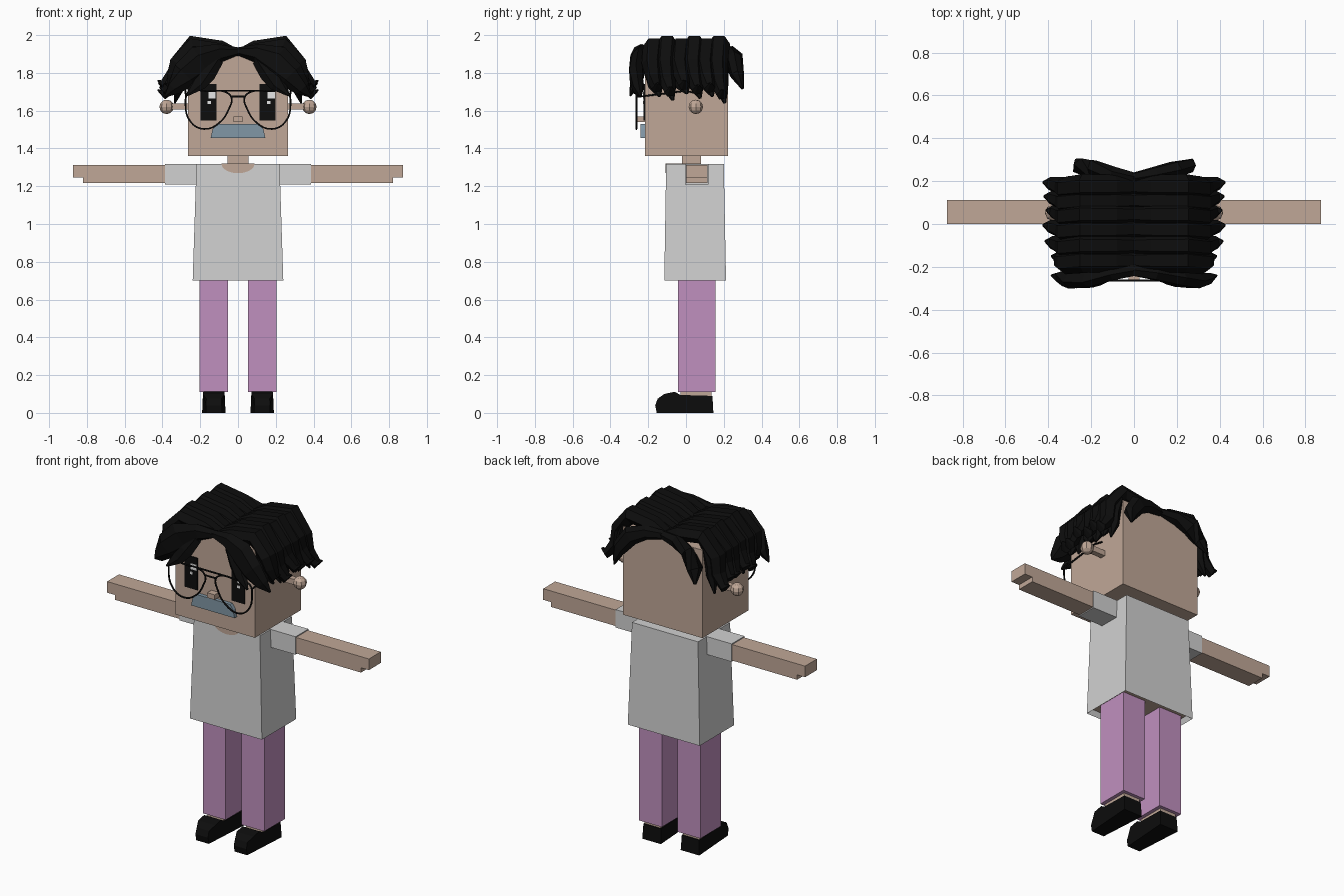
import bpy, bmesh
from math import sin, cos, pi
from mathutils import Vector

if "Cube" in bpy.data.objects:
    bpy.data.objects.remove(bpy.data.objects["Cube"])


def material(name, *rgb):
    m = bpy.data.materials.new(name)
    m.use_nodes = True
    m.diffuse_color = (*rgb, 1)
    bsdf = m.node_tree.nodes["Principled BSDF"]
    bsdf.inputs["Base Color"].default_value = (*rgb, 1)
    bsdf.inputs["Roughness"].default_value = 0.9
    return m


skin = material("skin", 0.53, 0.39, 0.31)
cloth = material("shirt grey", 0.64, 0.64, 0.64)
purple = material("trouser purple", 0.53, 0.28, 0.52)
black = material("black", 0.004, 0.004, 0.004)
blue = material("moustache blue", 0.22, 0.31, 0.38)
white = material("white", 0.9, 0.9, 0.9)


def finish(bm, name, *mats):
    bmesh.ops.recalc_face_normals(bm, faces=bm.faces)
    me = bpy.data.meshes.new(name)
    bm.to_mesh(me)
    bm.free()
    for m in mats:
        me.materials.append(m)
    ob = bpy.data.objects.new(name, me)
    bpy.context.collection.objects.link(ob)
    return ob


def box_bm(x, y, z):
    bm = bmesh.new()
    bmesh.ops.create_cube(bm, size=1)
    for v in bm.verts:
        v.co = [r[0] + (r[1] - r[0]) * (c + 0.5) for r, c in zip((x, y, z), v.co)]
    return bm


def box(name, x, y, z, mat):
    return finish(box_bm(x, y, z), name, mat)


def extrude_profile(name, pts, offset, mat):
    bm = bmesh.new()
    face = bm.faces.new([bm.verts.new(p) for p in pts])
    new = bmesh.ops.extrude_face_region(bm, geom=[face], use_keep_orig=True)["geom"]
    bmesh.ops.translate(bm, vec=offset, verts=[v for v in new if isinstance(v, bmesh.types.BMVert)])
    return finish(bm, name, mat)


def wire(name, pts, radius, closed=False):
    cu = bpy.data.curves.new(name, "CURVE")
    cu.dimensions = "3D"
    cu.bevel_depth, cu.bevel_resolution, cu.resolution_u = radius, 1, 4
    sp = cu.splines.new("BEZIER" if closed else "POLY")
    if closed:
        sp.bezier_points.add(len(pts) - 1)
        for b, p in zip(sp.bezier_points, pts):
            b.co, b.handle_left_type, b.handle_right_type = p, "AUTO", "AUTO"
    else:
        sp.points.add(len(pts) - 1)
        for b, p in zip(sp.points, pts):
            b.co = (*p, 1)
    sp.use_cyclic_u = closed
    tmp = bpy.data.objects.new(name, cu)
    bpy.context.collection.objects.link(tmp)
    me = bpy.data.meshes.new_from_object(tmp.evaluated_get(bpy.context.evaluated_depsgraph_get()))
    bpy.data.objects.remove(tmp)
    me.materials.clear()
    me.materials.append(black)
    bpy.context.collection.objects.link(bpy.data.objects.new(name, me))


def strand(name, pts, widths, thick, across):
    # Tapered hexagonal lock of hair swept along a path
    bm = bmesh.new()
    pts = [Vector(p) for p in pts]
    rings = []
    for i, p in enumerate(pts):
        t = (pts[min(i + 1, len(pts) - 1)] - pts[max(i - 1, 0)]).normalized()
        w = (Vector(across) - t * t.dot(Vector(across))).normalized()
        n = t.cross(w)
        rings.append([bm.verts.new(p + w * cos(a * pi / 3) * widths[i] + n * sin(a * pi / 3) * thick[i])
                      for a in range(6)])
    for a, b in zip(rings, rings[1:]):
        for k in range(6):
            bm.faces.new((a[k], a[k - 1], b[k - 1], b[k]))
    bm.faces.new(rings[0])
    bm.faces.new(rings[-1])
    finish(bm, name, black)


# Head, neck and face
box("head", (-0.265, 0.265), (-0.218, 0.222), (1.36, 1.89), skin)
box("neck", (-0.055, 0.055), (-0.02, 0.08), (1.28, 1.37), skin)
box("nose", (-0.025, 0.025), (-0.258, -0.21), (1.54, 1.57), skin)
extrude_profile("moustache", [(-0.145, -0.24, 1.455), (0.145, -0.24, 1.455), (0.135, -0.24, 1.5),
                              (0.115, -0.24, 1.53), (-0.115, -0.24, 1.53), (-0.135, -0.24, 1.5)],
                (0, 0.03, 0), blue)

# Shirt: flared box, hollow below
bm = box_bm((-0.22, 0.22), (-0.105, 0.2), (0.7, 1.317))
for v in bm.verts:
    if v.co.z < 1:
        v.co.x *= 1.09
        v.co.y += 0.012 if v.co.y > 0 else -0.01
bottom = min(bm.faces, key=lambda f: f.calc_center_median().z)
bmesh.ops.inset_region(bm, faces=[bottom], thickness=0.02)
for v in bottom.verts:
    v.co.z += 0.03
bottom.material_index = 1
finish(bm, "shirt", cloth, skin)

# Neckline
extrude_profile("neckline", [(0.088 * cos(a * pi / 10), -0.109, 1.319 - 0.05 * sin(a * pi / 10))
                             for a in range(11)], (0, 0.008, 0), skin)
box("neckline_top", (-0.086, 0.086), (-0.108, 0.08), (1.312, 1.319), skin)

for s, side in ((1, "left"), (-1, "right")):
    def span(a, b):
        return tuple(sorted((s * a, s * b)))

    # Arms
    box(side + "_sleeve", span(0.2, 0.387), (-0.005, 0.118), (1.21, 1.318), cloth)
    box(side + "_arm", span(0.38, 0.82), (0, 0.113), (1.216, 1.312), skin)
    box(side + "_fingers", span(0.815, 0.873), (0, 0.113), (1.245, 1.312), skin)

    # Legs and shoes
    box(side + "_trouser_leg", span(0.053, 0.205), (-0.042, 0.155), (0.11, 0.74), purple)
    box(side + "_ankle", span(0.075, 0.183), (-0.03, 0.135), (0.07, 0.112), skin)
    bm = bmesh.new()
    outline = [(-0.155, 0), (-0.163, 0.04), (-0.15, 0.075), (-0.115, 0.1), (-0.06, 0.112),
               (-0.03, 0.095), (0.14, 0.09), (0.145, 0)]
    rows = []
    for k in (-1, 1):
        rows.append([bm.verts.new((s * 0.128 + k * (0.062 - (0.1 * max(z - 0.05, 0)) - (0.02 if y < -0.14 else 0)),
                                   y, z)) for y, z in outline])
        bm.faces.new(rows[-1])
    for i in range(len(outline)):
        bm.faces.new((rows[0][i - 1], rows[0][i], rows[1][i], rows[1][i - 1]))
    finish(bm, side + "_shoe", black)

    # Ears: stalk with a faceted bulb
    box(side + "_ear_stalk", span(0.26, 0.36), (0.035, 0.068), (1.605, 1.638), skin)
    bm = bmesh.new()
    bmesh.ops.create_uvsphere(bm, u_segments=8, v_segments=6, radius=0.038)
    bmesh.ops.translate(bm, vec=(s * 0.378, 0.052, 1.62), verts=bm.verts)
    finish(bm, side + "_ear", skin)

    # Eyes, with glints on the same side of both
    cx = s * 0.157
    box(side + "_eye", (cx - 0.042, cx + 0.042), (-0.224, -0.216), (1.547, 1.74), black)
    box(side + "_large_glint", (cx + 0.0, cx + 0.038), (-0.227, -0.222), (1.665, 1.7), white)
    box(side + "_small_glint", (cx - 0.004, cx + 0.014), (-0.227, -0.222), (1.635, 1.65), white)

    # Glasses
    lens = [(0.035, 1.67), (0.07, 1.7), (0.16, 1.703), (0.262, 1.697), (0.278, 1.64), (0.25, 1.54),
            (0.18, 1.503), (0.1, 1.535), (0.048, 1.61)]
    wire(side + "_lens_frame", [(s * x, -0.263, z) for x, z in lens], 0.005, True)
    wire(side + "_temple", [(s * 0.275, -0.263, 1.672), (s * 0.278, 0, 1.705), (s * 0.278, 0.06, 1.69)], 0.005)

    # Crown locks: sweep from the parting, over the crown and down the side
    for i, y in enumerate((-0.17, -0.1, -0.025, 0.045, 0.11, 0.175)):
        lift = 0.015 * (i % 2)
        drop = (0.02, 0, 0.035, 0.01, 0.02, -0.015)[i]
        out = (-0.03, 0, 0.01, -0.005, 0.005, 0.01)[i]
        strand(f"{side}_crown_lock_{i}",
               [(-s * 0.02, y, 1.885), (s * 0.09, y, 1.917 + lift), (s * 0.24, y, 1.94 + lift),
                (s * 0.32, y - 0.01, 1.85), (s * 0.335, y, 1.765 + drop),
                (s * (0.385 + out), y + 0.015, 1.70 + drop), (s * (0.415 + out), y + 0.02, 1.725 + drop)],
               (0.045, 0.055, 0.058, 0.055, 0.045, 0.03, 0.006), (0.03, 0.045, 0.05, 0.05, 0.045, 0.03, 0.005),
               (0, 1, 0))
        strand(f"{side}_under_lock_{i}",
               [(s * 0.27, y, 1.9), (s * 0.3, y, 1.8), (s * 0.305, y + 0.01, 1.73), (s * 0.335, y + 0.03, 1.655 + drop)],
               (0.05, 0.05, 0.04, 0.008), (0.04, 0.04, 0.03, 0.005), (0, 1, 0))

    # Fringe locks framing the forehead
    strand(side + "_fringe",
           [(-s * 0.005, -0.215, 1.915), (s * 0.1, -0.23, 1.905), (s * 0.2, -0.25, 1.86),
            (s * 0.28, -0.265, 1.79), (s * 0.34, -0.255, 1.72), (s * 0.385, -0.24, 1.675)],
           (0.02, 0.05, 0.09, 0.075, 0.045, 0.006), (0.03, 0.035, 0.04, 0.04, 0.03, 0.005), (0.5, 0, 1))
    strand(side + "_fringe_tip",
           [(s * 0.12, -0.23, 1.88), (s * 0.18, -0.25, 1.8), (s * 0.21, -0.27, 1.74), (s * 0.27, -0.295, 1.68)],
           (0.05, 0.065, 0.045, 0.006), (0.03, 0.035, 0.025, 0.005), (1, 0, 0.3))

    # Back locks
    strand(side + "_back_lock",
           [(-s * 0.005, 0.215, 1.91), (s * 0.1, 0.235, 1.905), (s * 0.19, 0.255, 1.87),
            (s * 0.25, 0.27, 1.79), (s * 0.27, 0.3, 1.715)],
           (0.025, 0.04, 0.055, 0.045, 0.008), (0.025, 0.035, 0.04, 0.035, 0.006), (0.7, 0, 0.7))

# Bridge of the glasses
wire("nose_bridge", [(-0.035, -0.263, 1.675), (0.035, -0.263, 1.675)], 0.005)
wire("brow_bar", [(-0.11, -0.263, 1.706), (0.11, -0.263, 1.706)], 0.005)
